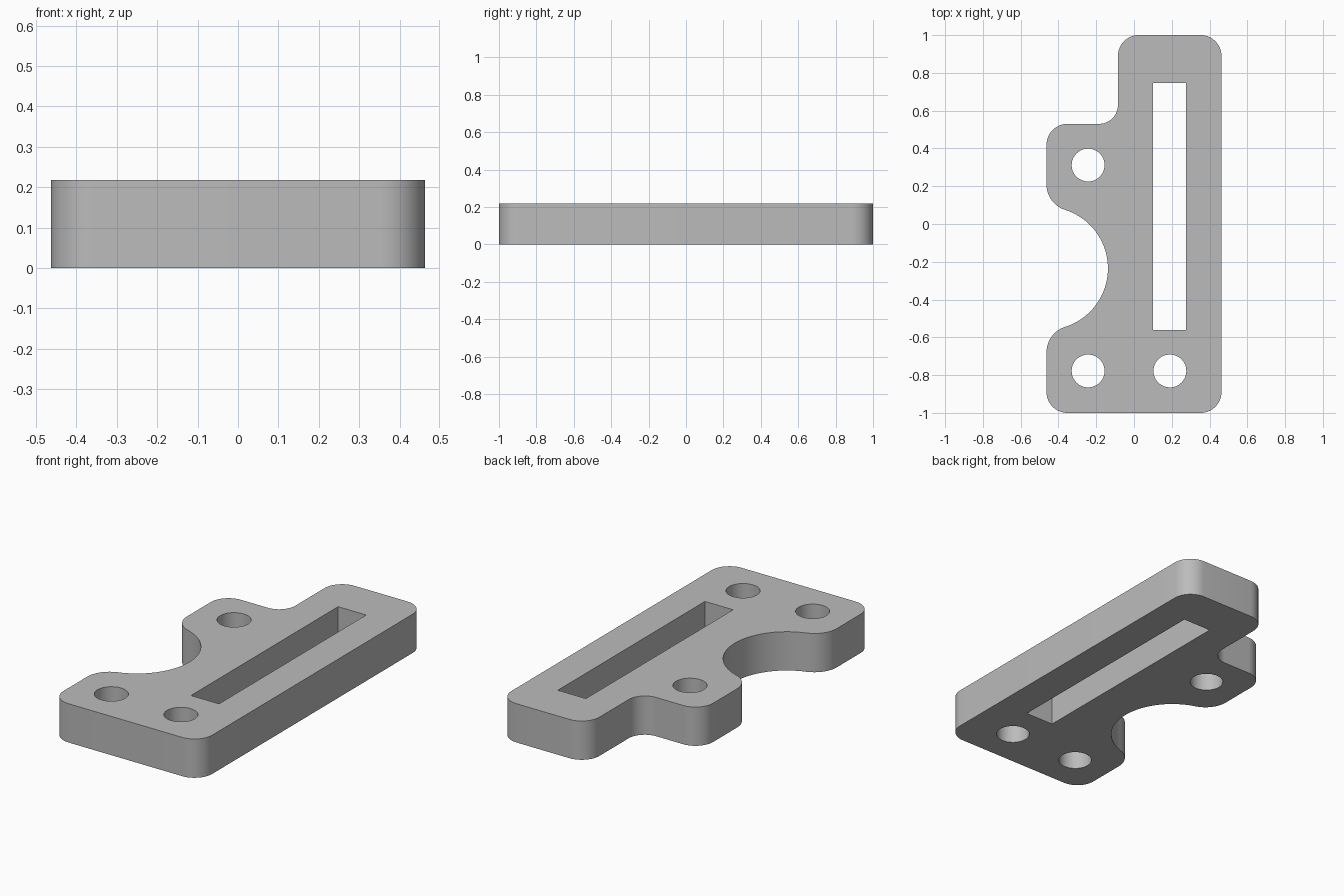
import bpy
import bmesh
from math import sin, cos, radians, degrees, atan2, sqrt

cube = bpy.data.objects.get("Cube")
if cube:
    bpy.data.objects.remove(cube, do_unlink=True)

W, L, HEIGHT = 0.463, 1.0, 0.218      # half width, half length, thickness
R = 0.11                              # outer corner radius
STEP_X, STEP_Y, STEP_R = -0.085, 0.53, 0.1
BITE_Y, BITE_R, LIP_R = -0.235, 0.325, 0.14


def arc(cx, cy, r, start, end, steps=12):
    """Points along an arc, angles in degrees."""
    angles = [radians(start + (end - start) * i / steps) for i in range(steps + 1)]
    return [(cx + r * cos(a), cy + r * sin(a)) for a in angles]


def circle(cx, cy, r, steps=48):
    return arc(cx, cy, r, 0, 360, steps)[:-1]


# Outline: rounded arm, stepped tab and a round bite with blended lips
lip_dy = sqrt((BITE_R + LIP_R) ** 2 - LIP_R ** 2)
tilt = degrees(atan2(lip_dy, LIP_R))
outline = (
    arc(W - R, R - L, R, -90, 0)
    + arc(W - R, L - R, R, 0, 90)
    + arc(STEP_X + R, L - R, R, 90, 180)
    + arc(STEP_X - STEP_R, STEP_Y + STEP_R, STEP_R, 0, -90)
    + arc(R - W, STEP_Y - R, R, 90, 180)
    + arc(LIP_R - W, BITE_Y + lip_dy, LIP_R, 180, 180 + tilt)
    + arc(-W, BITE_Y, BITE_R, tilt, -tilt, 40)[1:-1]
    + arc(LIP_R - W, BITE_Y - lip_dy, LIP_R, 180 - tilt, 180)
    + arc(R - W, R - L, R, 180, 270)
)

# Openings: long slot and three bolt holes
slot = [(0.1, -0.561), (0.275, -0.561), (0.275, 0.746), (0.1, 0.746)]
holes = [circle(x, y, 0.087) for x, y in [(-0.243, 0.312), (-0.243, -0.778), (0.19, -0.778)]]

# Fill the flat profile and extrude it upward
bm = bmesh.new()
for loop in [outline, slot] + holes:
    verts = [bm.verts.new((x, y, 0)) for x, y in loop]
    for a, b in zip(verts, verts[1:] + verts[:1]):
        bm.edges.new((a, b))
bmesh.ops.triangle_fill(bm, edges=bm.edges[:], use_beauty=True, normal=(0, 0, 1))
top = bmesh.ops.extrude_face_region(bm, geom=bm.faces[:], use_keep_orig=True)
bmesh.ops.translate(bm, vec=(0, 0, HEIGHT),
                    verts=[g for g in top["geom"] if isinstance(g, bmesh.types.BMVert)])
bmesh.ops.recalc_face_normals(bm, faces=bm.faces[:])
mesh = bpy.data.meshes.new("mounting_plate")
bm.to_mesh(mesh)
bm.free()

plate = bpy.data.objects.new("mounting_plate", mesh)
bpy.context.collection.objects.link(plate)

# Plain grey finish
grey = bpy.data.materials.new("plain_grey")
grey.use_nodes = True
grey.diffuse_color = (0.5, 0.5, 0.5, 1)
grey.node_tree.nodes["Principled BSDF"].inputs["Base Color"].default_value = (0.5, 0.5, 0.5, 1)
mesh.materials.append(grey)

# Smooth curved walls, sharp rims
bpy.ops.object.select_all(action="DESELECT")
plate.select_set(True)
bpy.context.view_layer.objects.active = plate
bpy.ops.object.shade_smooth_by_angle(angle=radians(30))
